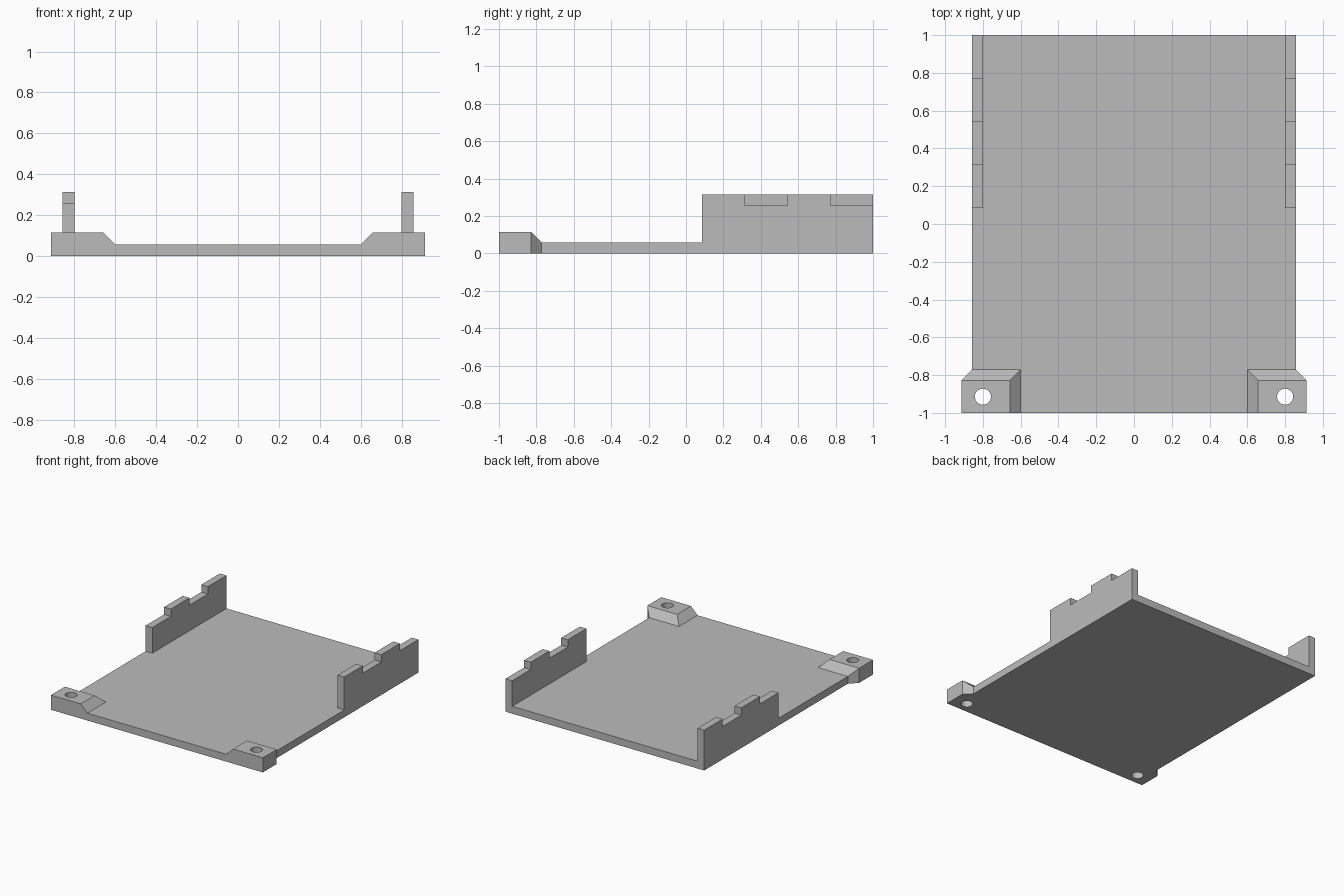
import bpy
import bmesh
from mathutils import Matrix

if "Cube" in bpy.data.objects:
    bpy.data.objects.remove(bpy.data.objects["Cube"])

U = 2 / 35  # design module: the tray is 35 modules long

grey = bpy.data.materials.new("plain grey")
grey.use_nodes = True
COLOUR = (0.5, 0.5, 0.5, 1)
grey.diffuse_color = COLOUR
grey.node_tree.nodes["Principled BSDF"].inputs["Base Color"].default_value = COLOUR


def finish(name, bm):
    """Scale from modules, fix normals and link the part."""
    bmesh.ops.scale(bm, vec=(U, U, U), verts=bm.verts)
    bmesh.ops.recalc_face_normals(bm, faces=bm.faces)
    mesh = bpy.data.meshes.new(name)
    bm.to_mesh(mesh)
    bm.free()
    mesh.materials.append(grey)
    obj = bpy.data.objects.new(name, mesh)
    bpy.context.collection.objects.link(obj)
    return obj


def prism(name, profile, depth):
    """Extrude a closed profile of 3D points along a vector."""
    bm = bmesh.new()
    face = bm.faces.new([bm.verts.new(p) for p in profile])
    new = bmesh.ops.extrude_face_region(bm, geom=[face], use_keep_orig=True)["geom"]
    bmesh.ops.translate(bm, vec=depth, verts=[v for v in new if isinstance(v, bmesh.types.BMVert)])
    return finish(name, bm)


FRONT, BACK = -17.5, 17.5
WALL_FRONT, MOUNT_BACK = 1.5, -13.5

# Floor plate, fitted around the walls and corner mounts
half = [(10.5, FRONT), (10.5, MOUNT_BACK), (15, MOUNT_BACK),
        (15, WALL_FRONT), (14, WALL_FRONT), (14, BACK)]
outline = half + [(-x, y) for x, y in reversed(half)]
prism("floor_plate", [(x, y, 0) for x, y in outline], (0, 0, 1))


def side_wall(name, side, heights):
    """Upright wall with four equal steps along its top edge."""
    profile = [(14 * side, BACK, 0), (14 * side, WALL_FRONT, 0)]
    last = None
    for i, z in enumerate(heights):
        y = WALL_FRONT + 4 * i
        if z != last:
            profile.append((14 * side, y, z))
        profile.append((14 * side, y + 4, z))
        last = z
    prism(name, profile, (side, 0, 0))


HIGH, LOW = 5.5, 4.5
side_wall("left_wall", 1, (HIGH, LOW, HIGH, LOW))
side_wall("right_wall", -1, (LOW, HIGH, LOW, HIGH))


def corner_mount(name, side):
    """Screw block with sloped inner and back sides and a drilled hole."""
    bm = bmesh.new()

    def ring(points, z):
        return [bm.verts.new((x * side, y, z)) for x, y in points]

    base = [(10.5, FRONT), (16, FRONT), (16, -14.5), (15, MOUNT_BACK), (10.5, MOUNT_BACK)]
    a, b, c, d, e = ring(base, 0)
    sa, sd, se = ring([base[0], base[3], base[4]], 1)
    ta, tb, tc, te = ring([(11.5, FRONT), (16, FRONT), (16, -14.5), (11.5, -14.5)], 2)
    for face in ((a, b, c, d, e), (ta, tb, tc, te), (a, b, tb, ta, sa), (b, c, tc, tb),
                 (c, d, sd, tc), (d, e, se, sd), (e, a, sa, se),
                 (sd, se, te, tc), (se, sa, ta, te)):
        bm.faces.new(face)
    block = finish(name, bm)

    # Screw hole
    bm = bmesh.new()
    bmesh.ops.create_cone(bm, cap_ends=True, segments=24, radius1=0.75, radius2=0.75, depth=6,
                          matrix=Matrix.Translation((14 * side, -16, 1)))
    drill = finish("hole_cutter", bm)
    drill.hide_render = True
    cut = block.modifiers.new("hole", "BOOLEAN")
    cut.operation = "DIFFERENCE"
    cut.solver = "EXACT"
    cut.object = drill
    graph = bpy.context.evaluated_depsgraph_get()
    drilled = bpy.data.meshes.new_from_object(block.evaluated_get(graph))
    block.modifiers.clear()
    block.data = drilled
    bpy.data.objects.remove(drill)


corner_mount("left_mount", 1)
corner_mount("right_mount", -1)
